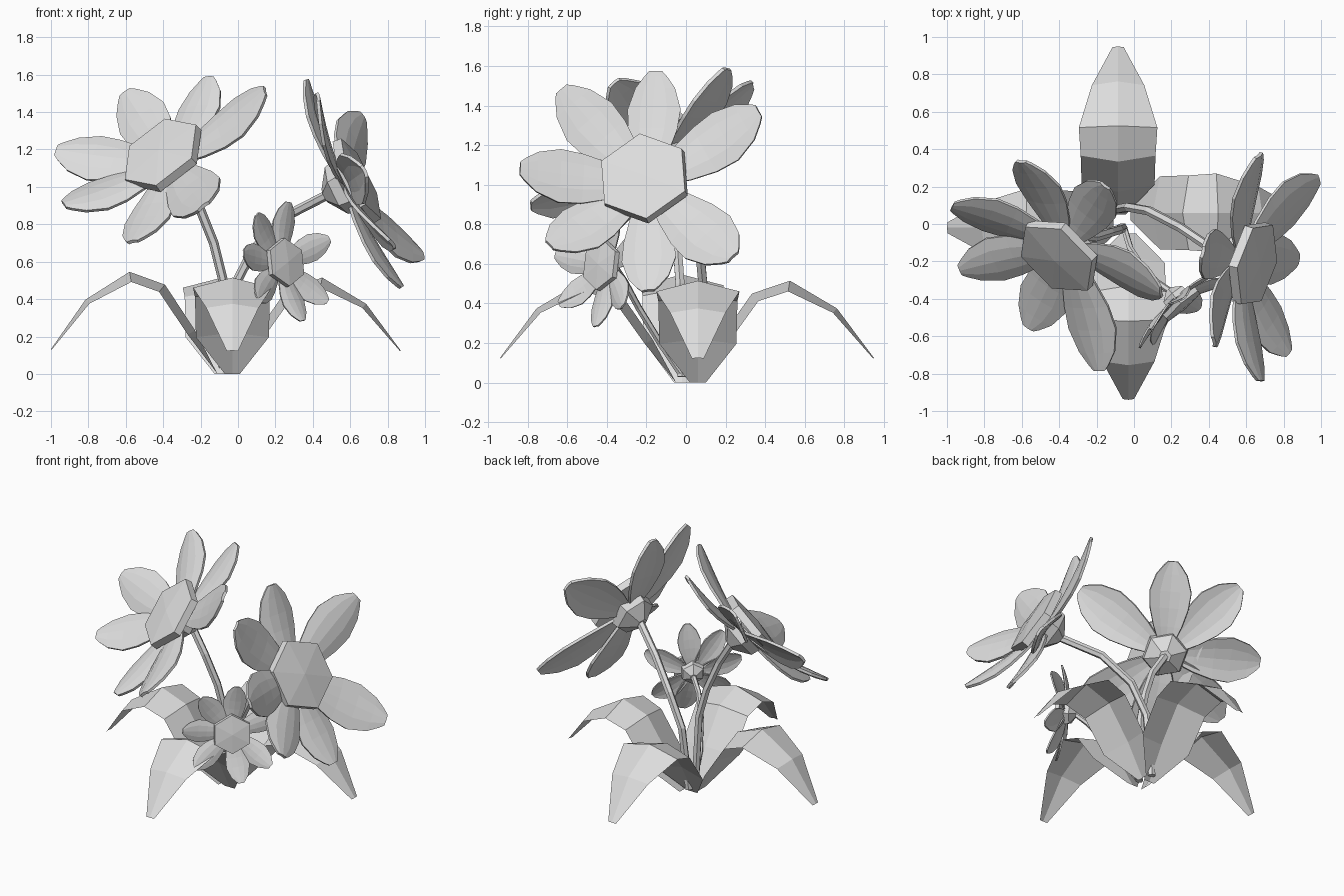
import bpy, bmesh, math
from mathutils import Vector

if "Cube" in bpy.data.objects:
    bpy.data.objects.remove(bpy.data.objects["Cube"])

mat = bpy.data.materials.new("pale_grey")
mat.diffuse_color = (0.72, 0.72, 0.72, 1)
mat.use_nodes = True
mat.node_tree.nodes["Principled BSDF"].inputs["Base Color"].default_value = mat.diffuse_color


def finish(name, bm):
    bmesh.ops.recalc_face_normals(bm, faces=bm.faces)
    me = bpy.data.meshes.new(name)
    bm.to_mesh(me)
    bm.free()
    me.materials.append(mat)
    ob = bpy.data.objects.new(name, me)
    bpy.context.collection.objects.link(ob)
    return ob


def loft(bm, rows, closed=False):
    """Skin rows of points with quads."""
    rows = [[bm.verts.new(p) for p in r] for r in rows]
    n = len(rows[0])
    for a, b in zip(rows, rows[1:]):
        for i in range(n if closed else n - 1):
            j = (i + 1) % n
            bm.faces.new((a[i], a[j], b[j], b[i]))
    return rows


# Leaves: arching folded blades (distance, ridge height, half width, fold depth)
LEAF = [(0.05, 0.0, 0.04, 0.0), (0.17, 0.22, 0.195, 0.045), (0.33, 0.45, 0.2, 0.05),
        (0.52, 0.515, 0.21, 0.055), (0.755, 0.375, 0.14, 0.03), (0.94, 0.125, 0.03, 0.005)]


def leaf(name, origin, angle, zs=1.0, length=1.0):
    bm = bmesh.new()
    d = Vector((math.cos(angle), math.sin(angle), 0))
    side = Vector((-d.y, d.x, 0))
    up = Vector((0, 0, 1))
    rows = []
    for i, (r, z, w, f) in enumerate(LEAF):
        a, b = LEAF[max(i - 1, 0)], LEAF[min(i + 1, len(LEAF) - 1)]
        t = (d * (b[0] - a[0]) + up * (b[1] - a[1])).normalized()
        nrm = up * t.dot(d) - d * t.dot(up)
        c = Vector(origin) + d * r * length + up * z * zs
        rows.append([c - side * w - nrm * f, c, c + side * w - nrm * f])
    loft(bm, rows)
    finish(name, bm)


leaf("front_leaf", (-0.03, 0, 0), -math.pi / 2)
leaf("back_leaf", (-0.085, 0, 0), math.pi / 2, 1.0, 1.01)
leaf("right_leaf", (-0.07, 0.06, 0), 0)
leaf("left_leaf", (-0.06, -0.02, 0), math.pi, 1.06)

# Petals: position along petal, half width relative to petal length
PETAL = [(0.1, 0.07), (0.3, 0.15), (0.5, 0.205), (0.68, 0.222), (0.86, 0.165), (0.96, 0.09), (1.0, 0.05)]


def flower(name, centre, normal, corner, tips, s):
    c, n = Vector(centre), Vector(normal).normalized()
    u = Vector(corner)
    u = (u - n * u.dot(n)).normalized()
    v = n.cross(u)
    # petals: slightly cupped blades with thickness
    bm = bmesh.new()
    root = c - n * 0.1 * s
    for tip in tips:
        axis = Vector(tip) - root
        L = axis.length
        side = n.cross(axis).normalized()
        up = axis.cross(side).normalized()
        rows = []
        for t, w in PETAL:
            sag = -0.015 * s * math.sin(math.pi * t)
            rows.append([root + axis * t + side * w * L * k
                         + up * (sag - 0.17 * w * L * k * k + 0.01 * s) for k in (-1, -0.5, 0, 0.5, 1)])
        loft(bm, rows)
    petals = finish(name + "_petals", bm)
    sol = petals.modifiers.new("thickness", 'SOLIDIFY')
    sol.thickness = 0.018 * s
    sol.offset = 0

    def ring(r, h):
        return [c + n * h * s + (u * math.cos(i * math.pi / 3) + v * math.sin(i * math.pi / 3)) * r * s
                for i in range(6)]
    # hexagonal disc with a shallow raised centre
    bm = bmesh.new()
    rows = loft(bm, [ring(0.245, -0.04), ring(0.24, 0.01)], True)
    bm.faces.new(rows[0])
    apex = bm.verts.new(c + n * 0.03 * s)
    for i in range(6):
        bm.faces.new((rows[1][i], rows[1][(i + 1) % 6], apex))
    finish(name + "_disc", bm)
    # tapered cup behind the petals
    bm = bmesh.new()
    rows = loft(bm, [ring(0.04, -0.21), ring(0.14, -0.14), ring(0.15, -0.08)], True)
    bm.faces.new(rows[0])
    bm.faces.new(rows[2])
    finish(name + "_cup", bm)
    return c - n * 0.19 * s


def stem(name, pts, r):
    bm = bmesh.new()
    pts = [Vector(p) for p in pts]
    rows = []
    for i, p in enumerate(pts):
        t = (pts[min(i + 1, len(pts) - 1)] - pts[max(i - 1, 0)]).normalized()
        a = t.cross(Vector((0, 1, 0))).normalized()
        b = t.cross(a)
        rows.append([p + (a * math.cos(k * math.pi / 3) + b * math.sin(k * math.pi / 3)) * r for k in range(6)])
    rows = loft(bm, rows, True)
    bm.faces.new(rows[0])
    bm.faces.new(rows[-1])
    finish(name, bm)


# Left flower
end = flower("left_flower", (-0.41, -0.18, 1.18), (-0.506, -0.61, 0.61), (0.05, 0.33, 0.37),
             [(-0.97, 0.1, 1.19), (-0.6, 0.34, 1.5), (-0.15, 0.21, 1.58), (0.15, -0.36, 1.51),
              (-0.18, -0.78, 0.89), (-0.56, -0.55, 0.7), (-0.93, -0.24, 0.9)], 1.0)
stem("left_stem", [(-0.06, -0.02, 0.03), (-0.08, -0.03, 0.5), (-0.13, -0.045, 0.7),
                   (-0.21, -0.07, 0.9), end], 0.026)

# Right flower
end = flower("right_flower", (0.65, -0.215, 1.04), (0.885, -0.2, 0.425), (-0.03, 0.42, 0.31),
             [(0.36, -0.15, 1.57), (0.66, 0.37, 1.37), (0.98, 0.24, 0.63), (0.87, -0.19, 0.46),
              (0.82, -0.69, 0.69), (0.67, -0.84, 1.08), (0.42, -0.63, 1.48)], 1.0)
stem("right_stem", [(-0.08, 0.08, 0.03), (-0.03, 0.09, 0.45), (0.08, 0.07, 0.66),
                    (0.25, -0.02, 0.84), end], 0.026)

# Small front flower, petals spread in its own plane
sc, sn = Vector((0.26, -0.435, 0.597)), Vector((0.65, -0.74, 0.15)).normalized()
e1 = Vector((0, 0, 1)).cross(sn).normalized()
e2 = sn.cross(e1)
small = [sc + sn * 0.02 + (e1 * math.cos(math.radians(a)) + e2 * math.sin(math.radians(a))) * 0.325
         for a in (22, 84, 128, 172, 220, 279, 318)]
end = flower("small_flower", sc, sn, (0, 0, 1), small, 0.54)
stem("small_stem", [(-0.05, -0.03, 0.05), (-0.02, -0.13, 0.2), (0.05, -0.24, 0.38),
                    (0.12, -0.31, 0.51), end], 0.018)
